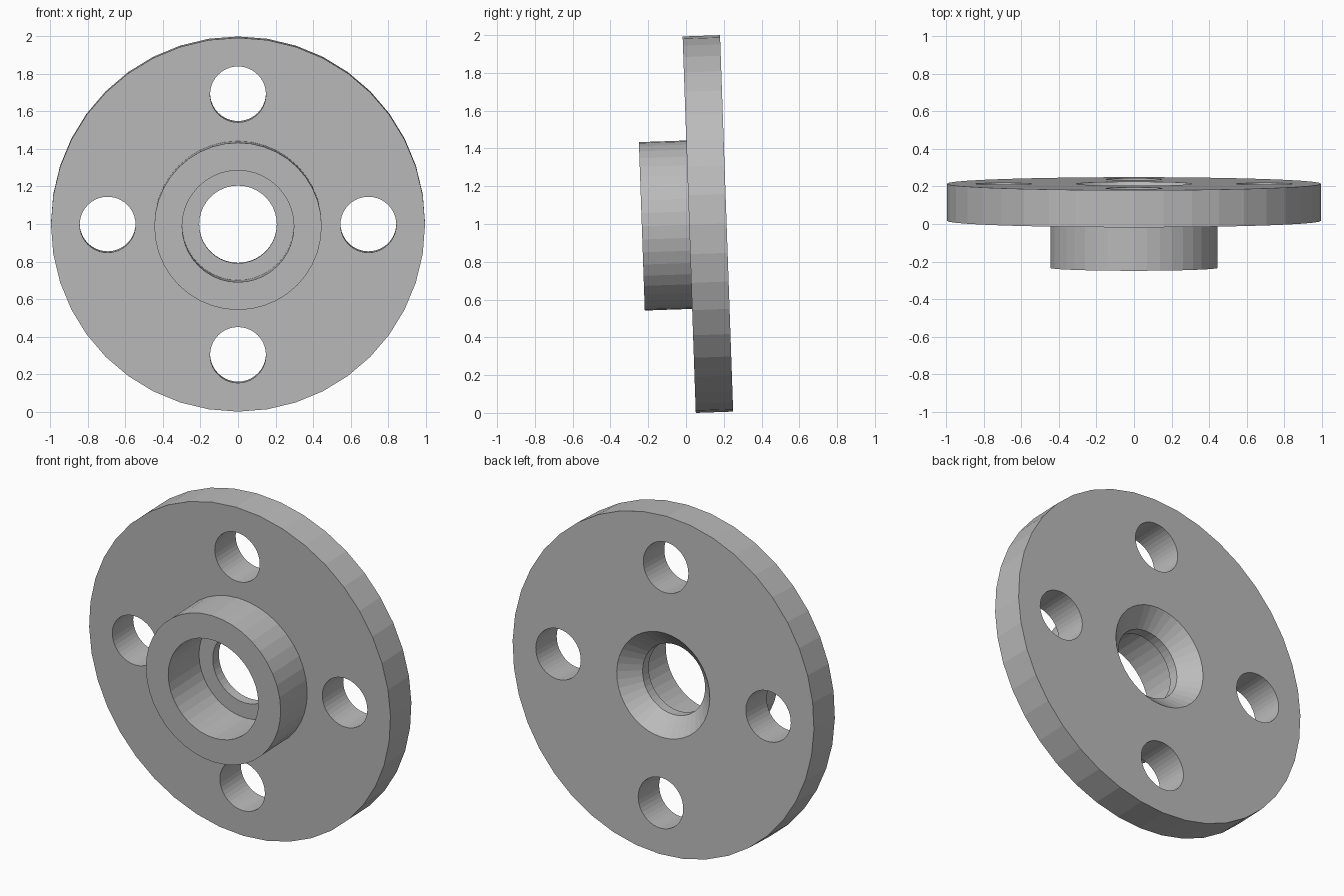
import bpy, bmesh, math
from mathutils import Matrix, Vector

cube = bpy.data.objects.get("Cube")
if cube:
    bpy.data.objects.remove(cube, do_unlink=True)

SIDES = 40
RIM, HUB = 0.997, 0.446          # outer radii
DISC, NECK = 0.198, 0.251        # thickness of disc, length of hub
BOLT, BOLT_CIRCLE = 0.149, 0.695

steel = bpy.data.materials.new("plain_grey")
grey = (0.5, 0.5, 0.5, 1)
steel.use_nodes = True
steel.diffuse_color = grey
steel.node_tree.nodes["Principled BSDF"].inputs["Base Color"].default_value = grey


def add_object(name, bm):
    bmesh.ops.recalc_face_normals(bm, faces=bm.faces)
    mesh = bpy.data.meshes.new(name)
    bm.to_mesh(mesh)
    bm.free()
    mesh.materials.append(steel)
    obj = bpy.data.objects.new(name, mesh)
    bpy.context.collection.objects.link(obj)
    return obj


# Flange: closed (radius, depth) section turned around the y axis
section = [
    (RIM, 0), (RIM, DISC),                       # rim
    (0.308, DISC), (0.207, DISC - 0.1),          # rear chamfer
    (0.207, 0.04), (0.298, 0.04),                # shoulder in the bore
    (0.298, -NECK), (HUB, -NECK), (HUB, 0),      # socket and hub
]
bm = bmesh.new()
verts = [bm.verts.new((0, y, r)) for r, y in section]
edges = [bm.edges.new((v, verts[i - 1])) for i, v in enumerate(verts)]
bmesh.ops.spin(bm, geom=verts + edges, cent=(0, 0, 0), axis=(0, 1, 0),
               angle=math.tau, steps=SIDES, use_duplicate=False)
bmesh.ops.remove_doubles(bm, verts=bm.verts, dist=1e-4)
flange = add_object("flange", bm)

# Four bolt holes
bm = bmesh.new()
for k in range(4):
    a = k * math.pi / 2
    place = Matrix.Translation((BOLT_CIRCLE * math.cos(a), DISC / 2, BOLT_CIRCLE * math.sin(a)))
    bmesh.ops.create_cone(bm, cap_ends=True, segments=SIDES, radius1=BOLT, radius2=BOLT,
                          depth=DISC * 2, matrix=place @ Matrix.Rotation(math.pi / 2, 4, 'X'))
cutter = add_object("bolt_hole_cutter", bm)
cutter.hide_render = True
cut = flange.modifiers.new("bolt_holes", 'BOOLEAN')
cut.operation = 'DIFFERENCE'
cut.solver = 'EXACT'
cut.object = cutter
bpy.context.view_layer.objects.active = flange
flange.select_set(True)
bpy.ops.object.modifier_apply(modifier=cut.name)
bpy.data.objects.remove(cutter, do_unlink=True)

# Slight forward lean, resting on the ground
flange.rotation_euler.x = math.radians(2)
flange.location = (0, 0.017, RIM * math.cos(math.radians(2)))
